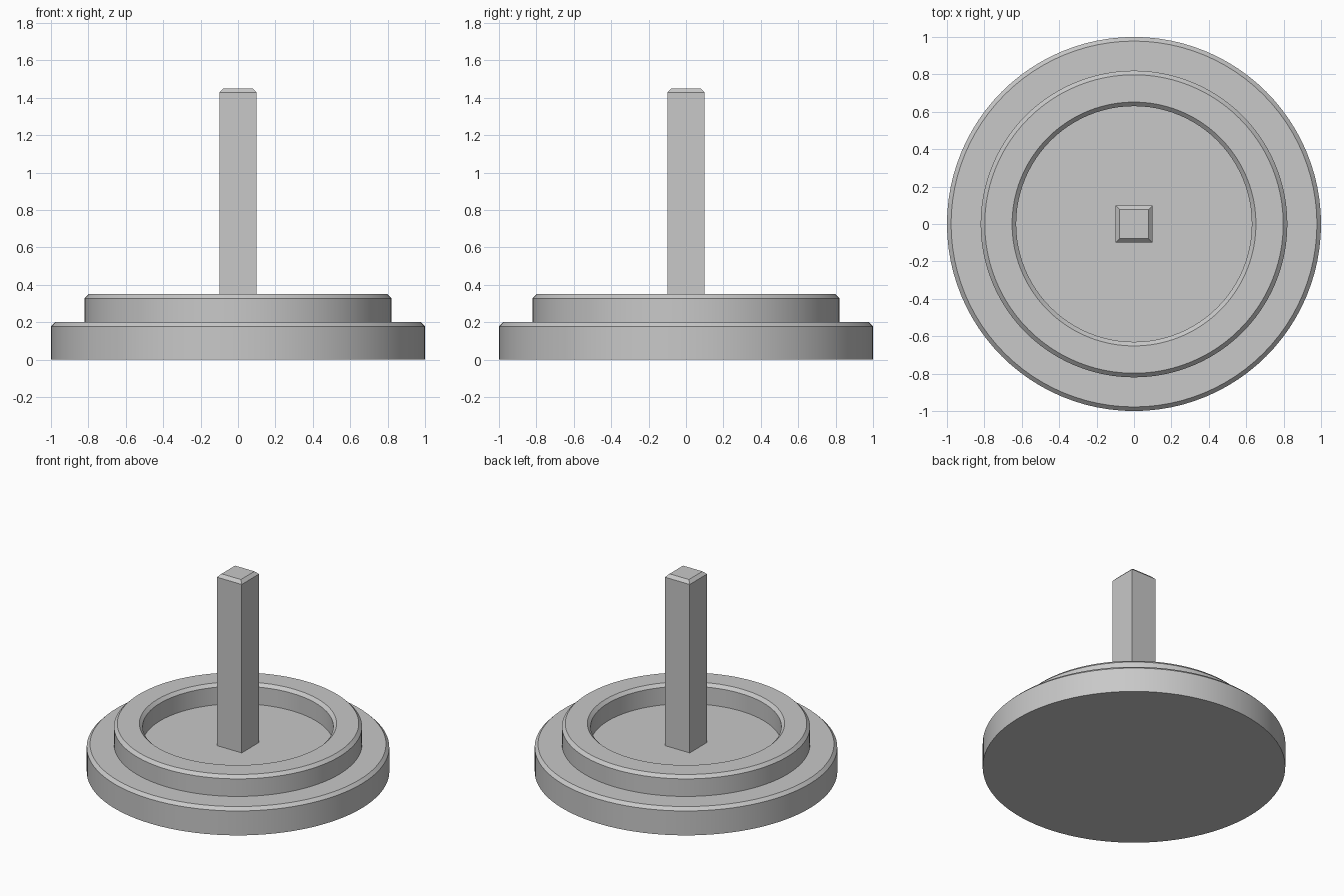
import bpy, bmesh, math

cube = bpy.data.objects.get("Cube")
if cube:
    bpy.data.objects.remove(cube, do_unlink=True)

SEGMENTS = 96
CHAMFER = 0.022

grey = bpy.data.materials.new("plain_grey")
grey.use_nodes = True
colour = (0.58, 0.58, 0.58, 1)
grey.diffuse_color = colour
grey.node_tree.nodes["Principled BSDF"].inputs["Base Color"].default_value = colour


def add_part(name, bm):
    bmesh.ops.recalc_face_normals(bm, faces=bm.faces)
    mesh = bpy.data.meshes.new(name)
    bm.to_mesh(mesh)
    bm.free()
    mesh.materials.append(grey)
    obj = bpy.data.objects.new(name, mesh)
    bpy.context.collection.objects.link(obj)
    return obj


def turned(name, profile):
    """Revolve a closed (radius, height) profile around the z axis."""
    bm = bmesh.new()
    verts = [bm.verts.new((r, 0, z)) for r, z in profile]
    edges = [bm.edges.new((a, b)) for a, b in zip(verts, verts[1:] + verts[:1])]
    bmesh.ops.spin(bm, geom=verts + edges, cent=(0, 0, 0), axis=(0, 0, 1),
                   angle=math.tau, steps=SEGMENTS, use_duplicate=False)
    bmesh.ops.remove_doubles(bm, verts=bm.verts, dist=0.0001)
    obj = add_part(name, bm)
    bpy.ops.object.select_all(action='DESELECT')
    obj.select_set(True)
    bpy.context.view_layer.objects.active = obj
    bpy.ops.object.shade_smooth_by_angle(angle=math.radians(30))
    return obj


# Wide round base with a chamfered top edge
base_top, ring_top, post_top = 0.2, 0.35, 1.45
turned("round_base", [(0, 0), (1, 0), (1, base_top - CHAMFER),
                      (1 - CHAMFER, base_top), (0, base_top)])

# Raised ring, chamfered on both top edges
outer, inner = 0.82, 0.63
turned("raised_ring", [(inner, base_top), (outer, base_top),
                       (outer, ring_top - CHAMFER), (outer - CHAMFER, ring_top),
                       (inner + CHAMFER, ring_top), (inner, ring_top - CHAMFER)])

# Square post standing in the recess, chamfered at the top
half = 0.1
bm = bmesh.new()
bmesh.ops.create_cube(bm, size=1)
for v in bm.verts:
    v.co.x *= 2 * half
    v.co.y *= 2 * half
    v.co.z = post_top if v.co.z > 0 else base_top
top_edges = [e for e in bm.edges if all(v.co.z > 1 for v in e.verts)]
bmesh.ops.bevel(bm, geom=top_edges, offset=CHAMFER, offset_type='OFFSET',
                segments=1, affect='EDGES')
add_part("square_post", bm)
